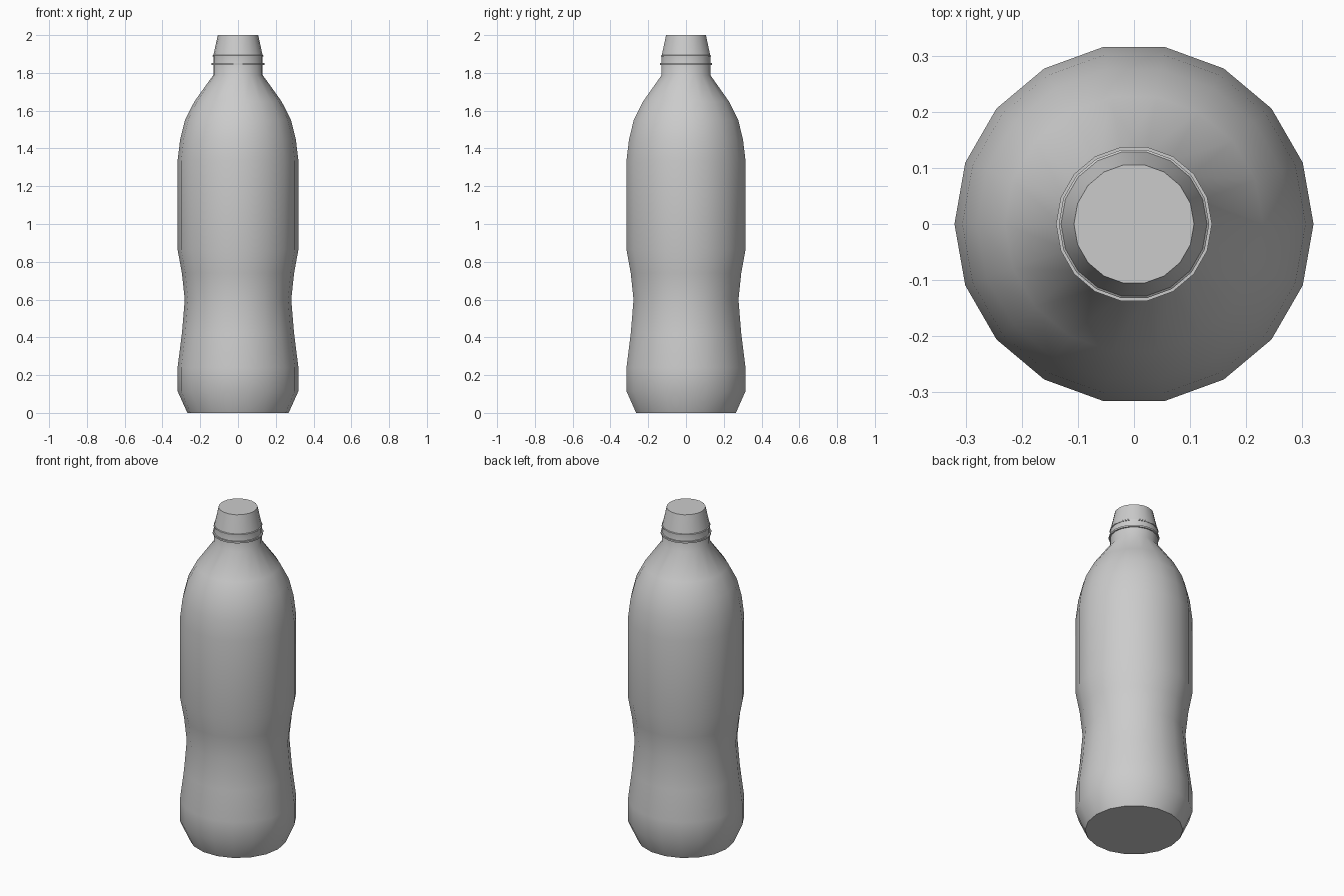
import bpy, bmesh, math

if "Cube" in bpy.data.objects:
    bpy.data.objects.remove(bpy.data.objects["Cube"])

SIDES = 18

def lathe(name, profile, angle=40):
    """Revolve (radius, height) points around z and cap both ends."""
    bm = bmesh.new()
    rings = []
    for r, z in profile:
        rings.append([bm.verts.new((r * math.cos(2 * math.pi * i / SIDES),
                                    r * math.sin(2 * math.pi * i / SIDES), z))
                      for i in range(SIDES)])
    for a, b in zip(rings, rings[1:]):
        for i in range(SIDES):
            j = (i + 1) % SIDES
            bm.faces.new((a[i], a[j], b[j], b[i]))
    bm.faces.new(rings[0][::-1])
    bm.faces.new(rings[-1])
    mesh = bpy.data.meshes.new(name)
    bm.to_mesh(mesh)
    bm.free()
    obj = bpy.data.objects.new(name, mesh)
    bpy.context.collection.objects.link(obj)
    bpy.ops.object.select_all(action='DESELECT')
    obj.select_set(True)
    bpy.context.view_layer.objects.active = obj
    bpy.ops.object.shade_smooth_by_angle(angle=math.radians(angle))
    return obj

# Waisted body, shoulder and neck
lathe("bottle_body", [
    (0.268, 0.0), (0.32, 0.115), (0.32, 0.24), (0.297, 0.42), (0.282, 0.60),
    (0.297, 0.74), (0.32, 0.865), (0.32, 1.335), (0.306, 1.45), (0.28, 1.553),
    (0.23, 1.65), (0.131, 1.788), (0.131, 1.89)])

# Thin collar around the neck
lathe("neck_ring", [(0.128, 1.842), (0.139, 1.842), (0.139, 1.852), (0.128, 1.852)])

# Tapered cap with a small lip at its base
lathe("cap", [(0.128, 1.886), (0.134, 1.886), (0.134, 1.892),
              (0.130, 1.895), (0.107, 2.0)])
